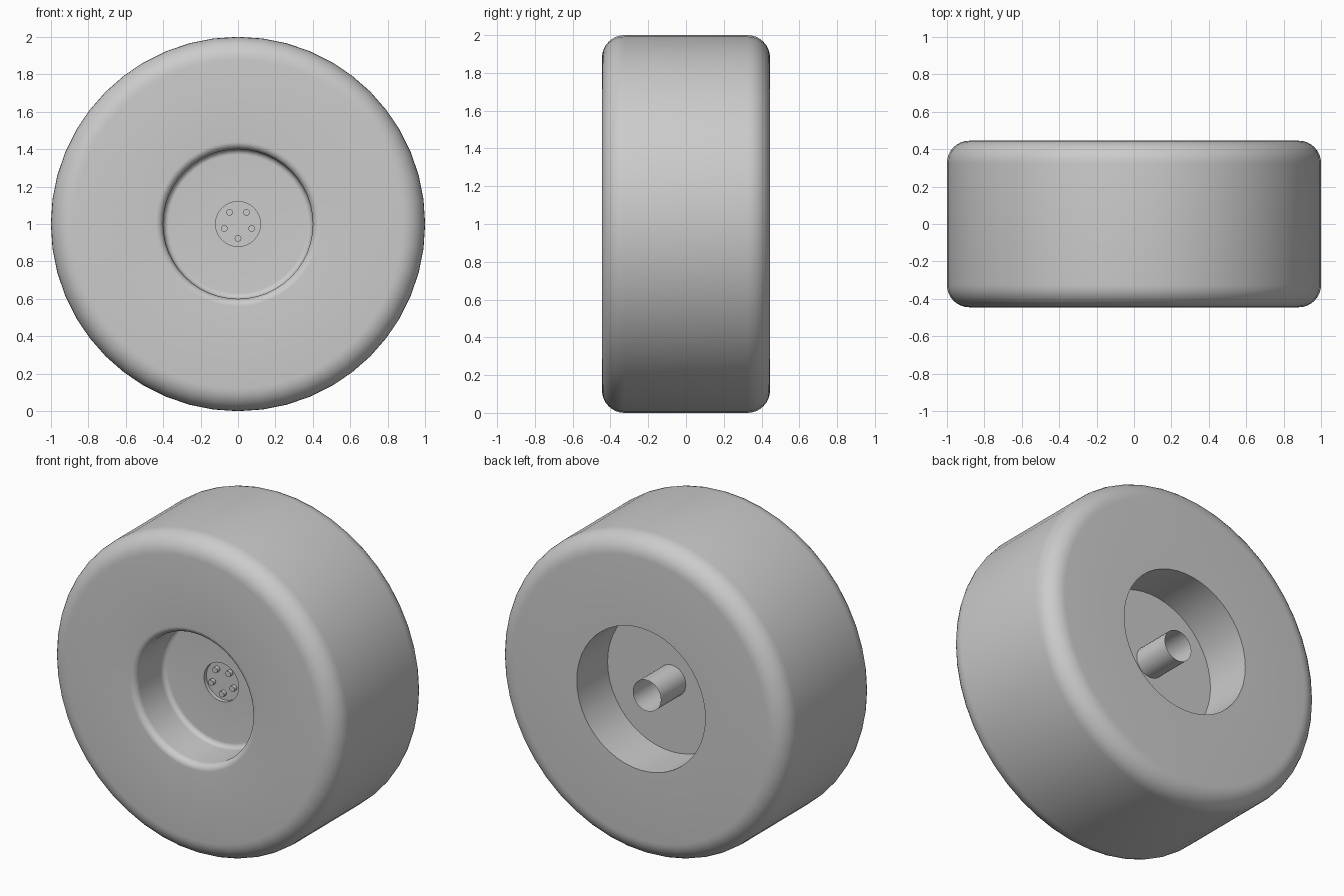
import bpy, bmesh, math
from mathutils import Matrix, Vector

cube = bpy.data.objects.get("Cube")
if cube:
    bpy.data.objects.remove(cube, do_unlink=True)

CENTRE = Vector((0, 0, 1))
HALF = 0.445       # half of the tyre width
FACE = -0.165      # front of the wheel disc
HUB_FACE = -0.14   # floor of the hub recess
BACK = 0.14        # rear of the wheel disc

grey = bpy.data.materials.new("plain grey")
grey.use_nodes = True
colour = (0.6, 0.6, 0.6, 1)
grey.diffuse_color = colour
grey.node_tree.nodes["Principled BSDF"].inputs["Base Color"].default_value = colour


def arc(r, y, size, start, end, steps=8):
    """Rounded corner as (radius, depth) points."""
    angles = [math.radians(start + (end - start) * i / steps) for i in range(steps + 1)]
    return [(r + size * math.cos(a), y + size * math.sin(a)) for a in angles]


def finish(bm, name):
    bmesh.ops.recalc_face_normals(bm, faces=bm.faces)
    mesh = bpy.data.meshes.new(name)
    bm.to_mesh(mesh)
    bm.free()
    obj = bpy.data.objects.new(name, mesh)
    bpy.context.collection.objects.link(obj)
    mesh.materials.append(grey)
    bpy.ops.object.select_all(action='DESELECT')
    obj.select_set(True)
    bpy.context.view_layer.objects.active = obj
    bpy.ops.object.shade_smooth_by_angle(angle=math.radians(30))
    return obj


def lathe(name, profile, steps=48):
    """Turn a (radius, depth) profile around the axle."""
    bm = bmesh.new()
    verts = [bm.verts.new((r, y, 1)) for r, y in profile]
    edges = [bm.edges.new(pair) for pair in zip(verts, verts[1:])]
    bmesh.ops.spin(bm, geom=verts + edges, cent=CENTRE, axis=(0, 1, 0),
                   angle=math.tau, steps=steps, use_duplicate=False)
    bmesh.ops.remove_doubles(bm, verts=bm.verts, dist=0.0005)
    return finish(bm, name)


# Tyre and dished wheel disc, with a recess for the hub
front_bore = arc(0.37, FACE - 0.03, 0.03, 90, 0) + arc(0.44, 0.04 - HALF, 0.04, 180, 270)
tread = arc(0.88, 0.12 - HALF, 0.12, 270, 360) + arc(0.88, HALF - 0.12, 0.12, 0, 90)
lathe("wheel_body",
      [(0, HUB_FACE), (0.12, HUB_FACE), (0.12, FACE)] + front_bore + tread
      + [(0.445, HALF), (0.445, BACK), (0, BACK)])

# Open axle tube at the back
lathe("axle_tube", [(0.097, BACK), (0.097, 0.387)], steps=32)

# Ring of five wheel bolts
for i in range(5):
    angle = math.radians(-90 + 72 * i)
    bm = bmesh.new()
    place = Matrix.Translation((0.077 * math.cos(angle), HUB_FACE - 0.01,
                                1 + 0.077 * math.sin(angle)))
    bmesh.ops.create_cone(bm, cap_ends=True, segments=16, radius1=0.018, radius2=0.018,
                          depth=0.03, matrix=place @ Matrix.Rotation(math.pi / 2, 4, 'X'))
    finish(bm, f"wheel_bolt_{i + 1}")
